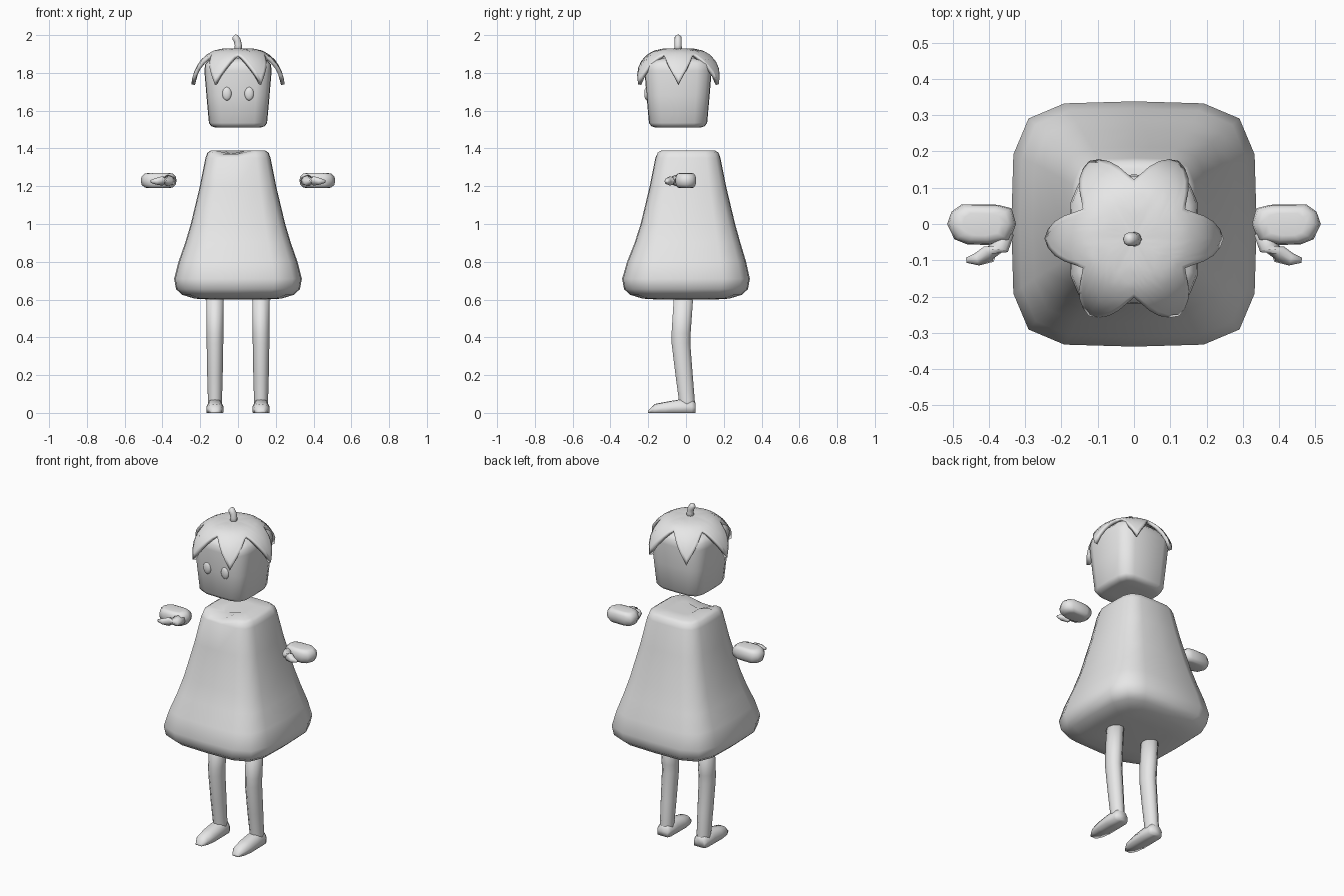
import bpy, bmesh, math
from mathutils import Vector

if "Cube" in bpy.data.objects:
    bpy.data.objects.remove(bpy.data.objects["Cube"])

grey = bpy.data.materials.new("plain grey")
grey.diffuse_color = (0.8, 0.8, 0.8, 1)
grey.use_nodes = True
grey.node_tree.nodes["Principled BSDF"].inputs["Base Color"].default_value = grey.diffuse_color


def finish(name, bm):
    """Turn a bmesh into a smooth shaded grey object."""
    bmesh.ops.recalc_face_normals(bm, faces=bm.faces)
    mesh = bpy.data.meshes.new(name)
    bm.to_mesh(mesh)
    bm.free()
    mesh.materials.append(grey)
    for p in mesh.polygons:
        p.use_smooth = True
    obj = bpy.data.objects.new(name, mesh)
    bpy.context.collection.objects.link(obj)
    return obj


def loft(name, rings, mirror=False):
    """Skin a list of equal-length rings and cap both ends."""
    bm = bmesh.new()
    sign = -1 if mirror else 1
    rows = [[bm.verts.new((sign * x, y, z)) for x, y, z in r] for r in rings]
    n = len(rows[0])
    for a, b in zip(rows, rows[1:]):
        for i in range(n):
            j = (i + 1) % n
            bm.faces.new((a[i], a[j], b[j], b[i]))
    bm.faces.new(rows[0])
    bm.faces.new(rows[-1])
    return finish(name, bm)


def soft_square(z, half, cy, power):
    """Rounded square ring of 16 points."""
    pts = []
    for q in range(4):
        for deg in (0, 30, 45, 60):
            a = math.radians(q * 90 + deg)
            c, s = math.cos(a), math.sin(a)
            r = half / (abs(c) ** power + abs(s) ** power) ** (1 / power)
            pts.append(Vector((r * c, cy + r * s, z)))
    return pts


def tube(path, sides=8):
    """Rings round a path of (centre, radius), square to the path."""
    rings = []
    for i, (p, r) in enumerate(path):
        d = Vector(path[min(i + 1, len(path) - 1)][0]) - Vector(path[max(i - 1, 0)][0])
        d.normalize()
        u = d.cross(Vector((0, 1, 0) if abs(d.y) < 0.7 else (0, 0, 1))).normalized()
        v = d.cross(u)
        rings.append([Vector(p) + r * (u * math.cos(math.tau * k / sides)
                                       + v * math.sin(math.tau * k / sides))
                      for k in range(sides)])
    return rings


# Bell-shaped body
body_rings = [soft_square(z, h, cy, 4.6) for z, h, cy in (
    (0.60, 0.15, 0), (0.605, 0.23, 0), (0.625, 0.295, 0), (0.655, 0.328, 0),
    (0.71, 0.338, 0), (0.80, 0.315, 0.003), (0.90, 0.28, 0.008),
    (1.0, 0.25, 0.01), (1.2, 0.202, 0.01), (1.35, 0.172, 0.01),
    (1.378, 0.162, 0.01), (1.39, 0.142, 0.01), (1.39, 0.07, 0.01))]
# slight dent in the front of the top edge
for ring in body_rings[-3:]:
    for p in ring:
        if p.y < -0.05 and -0.11 < p.x < 0.03:
            p.z -= 0.02
loft("body", body_rings)

# Head
loft("head", [soft_square(z, h, -0.042, 4.6) for z, h in (
    (1.51, 0.07), (1.511, 0.12), (1.518, 0.142), (1.535, 0.154),
    (1.68, 0.167), (1.81, 0.178), (1.845, 0.174), (1.868, 0.155),
    (1.878, 0.11), (1.88, 0.05))])

# Eyes
for side, name in ((-1, "left_eye"), (1, "right_eye")):
    bm = bmesh.new()
    bmesh.ops.create_uvsphere(bm, u_segments=14, v_segments=10, radius=1)
    for v in bm.verts:
        v.co = (v.co.x * 0.025 + side * 0.059, v.co.y * 0.014 - 0.207,
                v.co.z * 0.036 + 1.69)
    finish(name, bm)

# Six-pointed leaf cap draped over the head
ARC = ((0, 1.93), (0.08, 1.929), (0.13, 1.918), (0.165, 1.898),
       (0.20, 1.865), (0.225, 1.825), (0.24, 1.785), (0.247, 1.74))


def arc_at(t):
    f = min(t, 0.9999) * (len(ARC) - 1)
    i = int(f)
    a, b = Vector(ARC[i]), Vector(ARC[i + 1])
    return a.lerp(b, f - i)


bm = bmesh.new()
top = bm.verts.new((0, -0.04, 1.93))
SPOKES, STEPS = 60, 9
spokes = []
for k in range(SPOKES):
    a = math.tau * k / SPOKES
    near = abs((math.degrees(a) + 30) % 60 - 30) / 30   # 0 at tip, 1 at valley
    reach = 0.42 + 0.58 * (1 - near) ** 1.35
    col = []
    for s in range(1, STEPS + 1):
        r, z = arc_at(reach * s / STEPS)
        col.append(bm.verts.new((r * math.cos(a), -0.04 + r * math.sin(a), z)))
    spokes.append(col)
for k in range(SPOKES):
    a, b = spokes[k], spokes[(k + 1) % SPOKES]
    bm.faces.new((top, a[0], b[0]))
    for s in range(STEPS - 1):
        bm.faces.new((a[s], a[s + 1], b[s + 1], b[s]))
cap = finish("leaf_cap", bm)
solid = cap.modifiers.new("thickness", "SOLIDIFY")
solid.thickness = 0.02
solid.offset = -1

# Stem
loft("stem", tube([((0, -0.042, 1.915), 0.022), ((0.002, -0.042, 1.945), 0.019),
                   ((-0.004, -0.042, 1.972), 0.019), ((-0.016, -0.042, 1.99), 0.018),
                   ((-0.022, -0.042, 1.996), 0.010)]))

# Hands, legs and feet, one of each per side
PALM = ((0.325, 0.0), (0.337, 0.043), (0.375, 0.053), (0.475, 0.054),
        (0.503, 0.034), (0.515, 0.0), (0.495, -0.042), (0.46, -0.056),
        (0.40, -0.058), (0.342, -0.045))
PALM_MID = Vector((0.42, 0.0))

for mirror, side in ((True, "left"), (False, "right")):
    # palm with rounded rim
    rings = []
    for z, s in ((1.19, 0.55), (1.193, 0.78), (1.208, 0.95), (1.23, 1),
                 (1.252, 0.95), (1.267, 0.78), (1.27, 0.55)):
        rings.append([(*(PALM_MID + (Vector(p) - PALM_MID) * s), z) for p in PALM])
    loft(side + "_hand", rings, mirror)

    # thumb
    loft(side + "_thumb", tube([((0.355, -0.02, 1.23), 0.026),
                                ((0.372, -0.06, 1.23), 0.030),
                                ((0.40, -0.083, 1.228), 0.025),
                                ((0.432, -0.097, 1.226), 0.018),
                                ((0.462, -0.10, 1.225), 0.007)]), mirror)

    # leg with bent knee
    rings = []
    for z, cy, rx, ry in ((0.63, -0.012, 0.046, 0.054), (0.42, -0.026, 0.045, 0.053),
                          (0.37, -0.027, 0.044, 0.052), (0.20, -0.010, 0.041, 0.048),
                          (0.06, 0.005, 0.037, 0.044), (0.02, 0.007, 0.039, 0.042)):
        rings.append([(0.122 + rx * math.cos(math.tau * k / 10),
                       cy + ry * math.sin(math.tau * k / 10), z) for k in range(10)])
    loft(side + "_leg", rings, mirror)

    # foot, flat underneath
    rings = []
    for y, w, h in ((0.05, 0.034, 0.055), (0.03, 0.044, 0.07), (-0.04, 0.045, 0.07),
                    (-0.11, 0.046, 0.058), (-0.165, 0.038, 0.047), (-0.20, 0.02, 0.012)):
        rings.append([(0.122 + x * w, y, z * h) for x, z in (
            (-0.95, 0), (-1, 0.5), (-0.6, 0.95), (0, 1), (0.6, 0.95), (1, 0.5), (0.95, 0))])
    loft(side + "_foot", rings, mirror)
